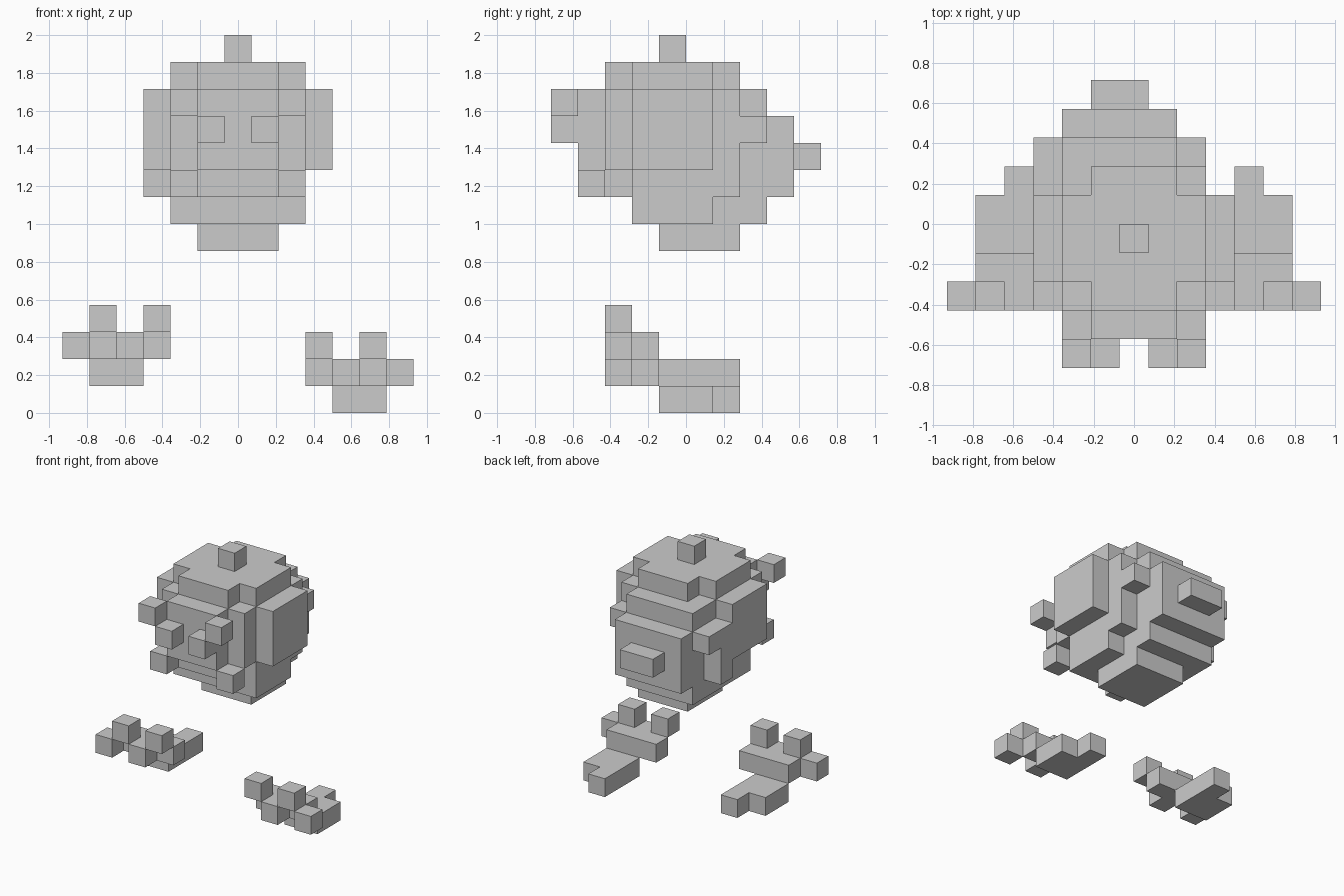
import bpy, bmesh
from mathutils import Vector

if "Cube" in bpy.data.objects:
    bpy.data.objects.remove(bpy.data.objects["Cube"])

U = 1 / 7  # edge of one block


def box(x0, x1, y0, y1, z0, z1):
    """Set of block cells, inclusive index ranges."""
    return {(x, y, z) for x in range(x0, x1 + 1)
            for y in range(y0, y1 + 1) for z in range(z0, z1 + 1)}


def mirrored(cells, dz=0):
    return {(-x, y, z + dz) for x, y, z in cells}


def build(name, cells, solid):
    """Make the outer skin of a group of blocks, skipping faces inside the solid."""
    bm = bmesh.new()
    for c in sorted(cells):
        mid = Vector((c[0], c[1] + 0.5, c[2] + 0.5))
        for axis in range(3):
            for s in (-1, 1):
                n = [0, 0, 0]
                n[axis] = s
                if tuple(a + b for a, b in zip(c, n)) in solid:
                    continue
                a, b = Vector((0, 0, 0)), Vector((0, 0, 0))
                a[(axis + 1) % 3] = 0.5
                b[(axis + 2) % 3] = 0.5 * s
                m = mid + Vector(n) * 0.5
                bm.faces.new([bm.verts.new((m + p) * U)
                              for p in (-a - b, a - b, a + b, -a + b)])
    bmesh.ops.remove_doubles(bm, verts=bm.verts, dist=1e-4)
    bmesh.ops.dissolve_limit(bm, angle_limit=0.02, verts=bm.verts, edges=bm.edges)
    mesh = bpy.data.meshes.new(name)
    bm.to_mesh(mesh)
    bm.free()
    bpy.context.collection.objects.link(bpy.data.objects.new(name, mesh))


parts = {}

# Rounded head, stacked from chin to crown
parts["head"] = (
    box(-1, 1, -1, 1, 6, 6)
    | box(-2, 2, -2, 0, 7, 7) | box(-2, 1, 1, 2, 7, 7)
    | box(-2, 2, -2, 1, 8, 11) | box(-1, 1, -3, -3, 8, 8)
    | box(-2, 2, -3, -3, 9, 11)
    | box(-1, 1, -3, 1, 12, 12) | box(-2, 2, -2, 0, 12, 12))

# Side panels and face panel
parts["right_cheek"] = box(3, 3, -2, 0, 9, 11)
parts["left_cheek"] = mirrored(parts["right_cheek"]) | box(-3, -3, 1, 1, 8, 10)
parts["muzzle"] = box(-1, 1, -4, -4, 9, 11)

# Back of the head, centred half a block to the left
parts["head_back"] = box(-2, 1, 2, 2, 8, 11) | box(-2, 1, 3, 3, 8, 10)
parts["back_knobs"] = {(-3, 2, 10), (2, 2, 10)}
parts["tail"] = box(-1, 0, 4, 4, 9, 9)

# Small blocks on the crown and face
parts["crown_knob"] = {(0, -1, 13)}
for side, s in (("left", -1), ("right", 1)):
    parts[side + "_eye"] = {(s, -5, 10)}
    parts[side + "_brow"] = {(2 * s, -5, 11)}
    parts[side + "_jaw_knob"] = {(2 * s, -4, 8)}

# Feet: heel, sole bar and four toes; the left one is raised by a block
foot = (box(4, 5, -1, 0, 0, 0) | {(4, 1, 0)} | box(3, 5, -2, -2, 1, 1)
        | {(3, -3, 2), (4, -3, 1), (5, -3, 2), (6, -3, 1)})
parts["right_foot"] = foot
parts["left_foot"] = mirrored(foot, 1)

solid = set().union(*parts.values())
for name, cells in parts.items():
    build(name, cells, solid)
